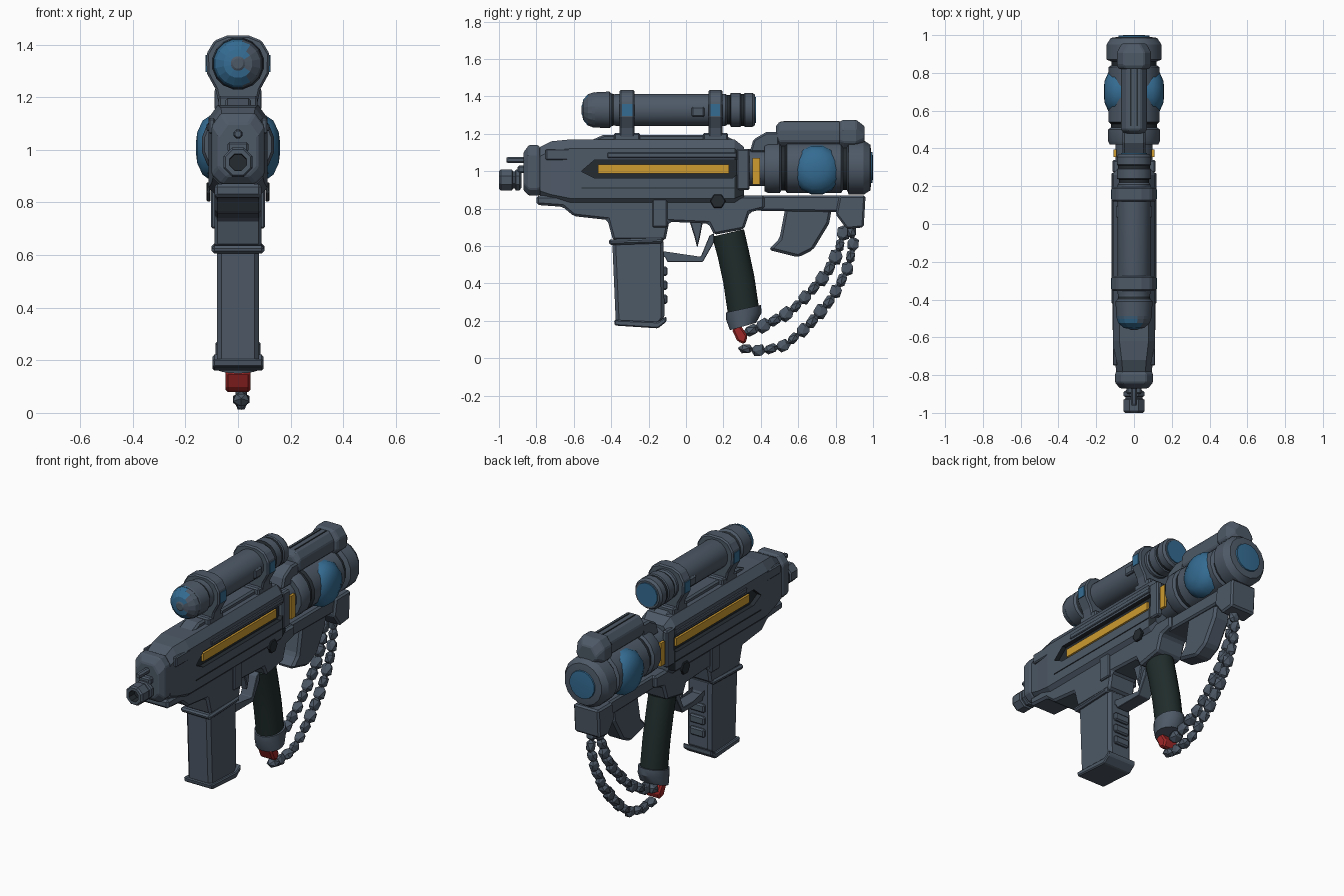
import bpy, bmesh, math, random
from mathutils import Vector

random.seed(4)
if "Cube" in bpy.data.objects:
    bpy.data.objects.remove(bpy.data.objects["Cube"])


def material(name, rgb):
    m = bpy.data.materials.new(name)
    m.use_nodes = True
    m.diffuse_color = (*rgb, 1)
    bsdf = m.node_tree.nodes["Principled BSDF"]
    bsdf.inputs["Base Color"].default_value = (*rgb, 1)
    bsdf.inputs["Roughness"].default_value = 0.8
    return m


steel = material("blue grey steel", (0.075, 0.10, 0.135))
dark = material("dark seam", (0.018, 0.024, 0.03))
rubber = material("dark green rubber", (0.014, 0.025, 0.024))
blue = material("blue glass", (0.035, 0.15, 0.29))
yellow = material("amber yellow", (0.62, 0.33, 0.03))
red = material("red", (0.34, 0.02, 0.02))


def finish(name, bm, mat, bevel=0, smooth=False):
    bmesh.ops.recalc_face_normals(bm, faces=bm.faces)
    mesh = bpy.data.meshes.new(name)
    bm.to_mesh(mesh)
    bm.free()
    mesh.materials.append(mat)
    obj = bpy.data.objects.new(name, mesh)
    bpy.context.collection.objects.link(obj)
    if bevel:
        mod = obj.modifiers.new("edge bevel", "BEVEL")
        mod.width, mod.segments, mod.limit_method = bevel, 1, "ANGLE"
    if smooth:
        bpy.ops.object.select_all(action="DESELECT")
        obj.select_set(True)
        bpy.context.view_layer.objects.active = obj
        bpy.ops.object.shade_smooth_by_angle(angle=math.radians(32))
    return obj


def loft(name, rings, mat, bevel=0, smooth=False):
    """Skin a row of equal point rings and cap both ends."""
    bm = bmesh.new()
    rows = [[bm.verts.new(p) for p in ring] for ring in rings]
    n = len(rows[0])
    for a, b in zip(rows, rows[1:]):
        for i in range(n):
            j = (i + 1) % n
            bm.faces.new((a[i], a[j], b[j], b[i]))
    bm.faces.new(rows[0])
    bm.faces.new(rows[-1])
    return finish(name, bm, mat, bevel, smooth)


def side_prism(name, pts, half, mat=steel, bevel=0.01, x=0):
    """Extrude a y-z outline across x."""
    return loft(name, [[(x + s * half, y, z) for y, z in pts] for s in (-1, 1)], mat, bevel)


def box(name, y0, y1, z0, z1, half, mat=steel, bevel=0.008, x=0):
    return side_prism(name, [(y0, z0), (y1, z0), (y1, z1), (y0, z1)], half, mat, bevel, x)


def lathe(name, profile, z, mat=steel, x=0, sides=16, smooth=True):
    """Turn (y, radius) pairs about a lengthwise axis."""
    turn = [2 * math.pi * (i + 0.5) / sides for i in range(sides)]
    return loft(name, [[(x + r * math.cos(t), y, z + r * math.sin(t)) for t in turn]
                       for y, r in profile], mat, 0, smooth)


def body(name, stations, chamfer, mat=steel, bevel=0.006):
    """Eight-sided block through (y, half width, bottom, top) stations."""
    rings = []
    for y, w, lo, hi in stations:
        c = chamfer
        half = [(w - c, lo), (w, lo + c), (w, hi - c * 1.4), (w - c, hi)]
        rings.append([(px, y, pz) for px, pz in half] + [(-px, y, pz) for px, pz in half[::-1]])
    return loft(name, rings, mat, bevel)


def paint(obj, mat, rule):
    obj.data.materials.append(mat)
    index = len(obj.data.materials) - 1
    for f in obj.data.polygons:
        if rule(f.center, f.normal):
            f.material_index = index


# Receiver with a side slot and an amber strip in it
upper = body("upper_receiver", [(-0.78, .095, .86, 1.13), (-0.72, .10, .84, 1.16),
             (-0.62, .112, .82, 1.17), (0.26, .112, .82, 1.17), (0.31, .10, .84, 1.13)], .035, bevel=0)
slot = [(-0.56, 1.0), (-0.49, .965), (0.25, .965), (0.28, .99), (0.28, 1.06), (-0.49, 1.06)]
for s, side in ((1, "left"), (-1, "right")):
    cutter = side_prism("slot_cutter", slot, .03, bevel=0, x=s * .115)
    cutter.hide_render = True
    cut = upper.modifiers.new("slot", "BOOLEAN")
    cut.operation, cut.object = "DIFFERENCE", cutter
    bpy.context.view_layer.objects.active = upper
    bpy.ops.object.modifier_apply(modifier=cut.name)
    bpy.data.objects.remove(cutter)
    box(f"{side}_amber_strip", -0.47, 0.23, .987, 1.035, .008, yellow, 0, s * .09)
    box(f"{side}_upper_ridge", -0.42, 0.27, 1.072, 1.10, .006, steel, .004, s * .113)
    box(f"{side}_front_pad", -0.75, -0.58, 1.06, 1.12, .012, steel, .006, s * .10)
    box(f"{side}_lower_rib", -0.18, -0.10, .70, .87, .012, steel, .006, s * .09)
    box(f"{side}_seam", -0.56, 0.26, .908, .914, .003, dark, 0, s * .112)
    box(f"{side}_rear_lug", 0.27, 0.34, .90, 1.12, .018, steel, .008, s * .095)
    box(f"{side}_neck_window", 0.355, 0.395, .93, 1.07, .008, yellow, 0, s * .10)
    hexagon = [(0.17 + .042 * math.cos(k * math.pi / 3), .84 + .042 * math.sin(k * math.pi / 3))
               for k in range(6)]
    side_prism(f"{side}_pivot_bolt", hexagon, .008, dark, .004, s * .112)
paint(upper, dark, lambda c, n: .03 < abs(c.x) < .108 and .96 < c.z < 1.065 and -0.57 < c.y < 0.285)

side_prism("lower_receiver", [(-0.80, .87), (-0.80, .82), (-0.66, .81), (-0.60, .76), (-0.42, .74),
           (-0.39, .63), (-0.11, .63), (-0.09, .73), (0.12, .72), (0.15, .66), (0.31, .69),
           (0.34, .78), (0.42, .80), (0.42, .87)], .09, bevel=.012)
side_prism("top_rail", [(-0.52, 1.16), (-0.44, 1.195), (0.20, 1.195), (0.27, 1.16)], .05)

# Nose and muzzle
body("nose_block", [(-0.87, .075, .90, 1.10), (-0.84, .10, .87, 1.14), (-0.79, .10, .87, 1.14),
                    (-0.77, .085, .88, 1.11)], .035)
muzzle = lathe("muzzle", [(-0.88, .045), (-0.89, .06), (-0.91, .06), (-0.915, .05), (-0.925, .05),
               (-0.93, .06), (-0.99, .06), (-1.0, .052), (-1.0, .034), (-0.95, .032)],
               .953, sides=8, smooth=False)
paint(muzzle, dark, lambda c, n: Vector((c.x, c.z - .953)).length < .033)
lathe("guide_rod", [(-0.86, .018), (-0.95, .018), (-0.96, .013)], 1.06, sides=8)
box("nose_step", -0.90, -0.85, .99, 1.03, .04)

# Magazine
side_prism("magazine", [(-0.395, .64), (-0.375, .18), (-0.15, .17), (-0.115, .21), (-0.12, .64)], .08,
           bevel=.018)
side_prism("magazine_lip", [(-0.415, .635), (-0.41, .605), (-0.125, .615), (-0.12, .645)], .10)
side_prism("magazine_base", [(-0.385, .205), (-0.38, .175), (-0.15, .16), (-0.105, .195), (-0.105, .225),
           (-0.15, .195)], .096, bevel=.006)
for k in range(3):
    box("magazine_catch", -0.125, -0.10, .29 + k * .075, .34 + k * .075, .05)

# Trigger and guard
side_prism("trigger_guard", [(-0.12, .56), (-0.10, .515), (0.09, .515), (0.15, .62), (0.15, .67),
           (0.125, .655), (0.08, .545), (-0.12, .545)], .04, bevel=.006)
side_prism("trigger", [(0.02, .73), (0.09, .73), (0.075, .65), (0.06, .59), (0.045, .65)], .022, bevel=.005)


def grip_rings(levels, half):
    turn = [2 * math.pi * i / 16 for i in range(16)]
    return [[(half * math.cos(t), (a + b) / 2 + (b - a) / 2 * math.sin(t),
              z + .02 * math.sin(t)) for t in turn] for a, b, z in levels]


# Pistol grip with collar and red end
loft("grip", grip_rings([(.14, .31, .67), (.17, .335, .56), (.20, .365, .42), (.225, .39, .25)], .075),
     rubber, smooth=True)
loft("grip_collar", grip_rings([(.215, .40, .265), (.215, .405, .225), (.235, .375, .17)], .085),
     steel, smooth=True)
side_prism("grip_red_end", [(.245, .155), (.285, .185), (.33, .12), (.315, .075), (.275, .09)], .048, red)

# Stock bar, fin and end block
side_prism("stock_bar", [(0.33, .87), (0.33, .79), (0.95, .78), (0.96, .87)], .07)
side_prism("stock_fin", [(.53, .80), (.78, .80), (.765, .72), (.68, .58), (.60, .54), (.44, .58), (.50, .64)],
           .055, bevel=.014)
side_prism("stock_end", [(.82, .87), (.80, .77), (.86, .69), (.95, .70), (.96, .87)], .085)

# Rear drum, bulging side domes and rear lens
drum = lathe("rear_drum", [(0.28, .10), (0.42, .10), (0.42, .13), (0.44, .14), (0.50, .14), (0.51, .125),
             (0.53, .125), (0.54, .138), (0.83, .138), (0.84, .122), (0.86, .122), (0.87, .148), (0.95, .148),
             (0.985, .125), (0.99, .09)], 1.02)
paint(drum, dark, lambda c, n: .505 < c.y < .535 or .835 < c.y < .865)
lathe("rear_lens", [(0.98, .088), (0.997, .083), (1.0, .05)], 1.02, blue)
for s, side in ((1, "left"), (-1, "right")):
    rings = [[(s * px, .70 + r * math.cos(k * math.pi / 7), 1.008 + r * math.sin(k * math.pi / 7))
              for k in range(14)] for px, r in ((.06, .135), (.10, .13), (.135, .105), (.155, .06), (.16, .02))]
    loft(f"{side}_blue_dome", rings, blue, smooth=True)

# Canister above the drum
side_prism("canister_ramp", [(.34, 1.10), (.36, 1.17), (.43, 1.21), (.50, 1.21), (.50, 1.10)], .06)
body("canister", [(.48, .055, 1.16, 1.24), (.50, .068, 1.13, 1.265), (.84, .068, 1.13, 1.265)], .03)
body("canister_cap", [(.82, .08, 1.13, 1.265), (.84, .09, 1.12, 1.275), (.91, .09, 1.12, 1.275),
                      (.955, .065, 1.14, 1.24)], .035)
for s in (-1, 1):
    box("canister_seam", .52, .82, 1.262, 1.268, .004, dark, 0, s * .018)

# Scope with mounts and lenses
scope = lathe("scope", [(-0.50, .095), (-0.41, .10), (-0.40, .09), (-0.385, .085), (-0.37, .088),
              (0.21, .088), (0.22, .08), (0.235, .08), (0.24, .093), (0.29, .093), (0.295, .087),
              (0.31, .087), (0.315, .093), (0.355, .093), (0.37, .082)], 1.328)
paint(scope, dark, lambda c, n: .215 < c.y < .238 or .293 < c.y < .312 or -0.40 < c.y < -0.385)
lens = lathe("scope_front_lens", [(-0.49, .097), (-0.525, .085), (-0.55, .055), (-0.555, .028),
             (-0.56, .02)], 1.328, smooth=False)
paint(lens, blue, lambda c, n: c.x < .03 and c.y > -0.553)
lathe("scope_rear_lens", [(0.365, .072), (0.375, .07)], 1.328, blue)
for y0, y1, label in ((-0.355, -0.275, "front"), (0.12, 0.195, "rear")):
    half = [(.07, 1.16), (.085, 1.23), (.118, 1.29), (.12, 1.365), (.09, 1.415), (.04, 1.435)]
    outline = half + [(-x, z) for x, z in half[::-1]]
    mount = loft(f"{label}_scope_mount", [[(x, y, z) for x, z in outline] for y in (y0, y1)], steel, .008)
    box(f"{label}_mount_foot", y0 - .03, y1 + .03, 1.15, 1.205, .075)
    for s in (-1, 1):
        box(f"{label}_mount_plate", y0 + .012, y1 - .012, 1.295, 1.36, .005, blue, 0, s * .118)
box("scope_turret", 0.03, 0.10, 1.29, 1.345, .095)


# Chain of faceted links along two hanging paths
def chain(name, path, spacing, x):
    pts = [Vector((x, y, z)) for y, z in path]
    carry, k = 0, 0
    for a, b in zip(pts, pts[1:]):
        d = b - a
        while carry < d.length:
            bm = bmesh.new()
            bmesh.ops.create_icosphere(bm, subdivisions=1, radius=1)
            size = random.uniform(.9, 1.1)
            wide = .04 if k % 2 else .03
            bmesh.ops.scale(bm, verts=bm.verts, vec=Vector((wide, .068 - wide, .046)) * size)
            bmesh.ops.transform(bm, verts=bm.verts, matrix=d.to_track_quat("Z", "X").to_matrix().to_4x4())
            bmesh.ops.translate(bm, verts=bm.verts, vec=a + d.normalized() * carry)
            finish(f"{name}_link", bm, steel)
            carry += spacing
            k += 1
        carry -= d.length


chain("outer_chain", [(.32, .05), (.41, .04), (.53, .07), (.65, .17), (.78, .32), (.86, .47), (.895, .60),
                      (.88, .72)], .068, .012)
chain("inner_chain", [(.35, .15), (.43, .18), (.56, .25), (.66, .35), (.75, .45), (.81, .56), (.85, .70)],
      .068, -.012)
